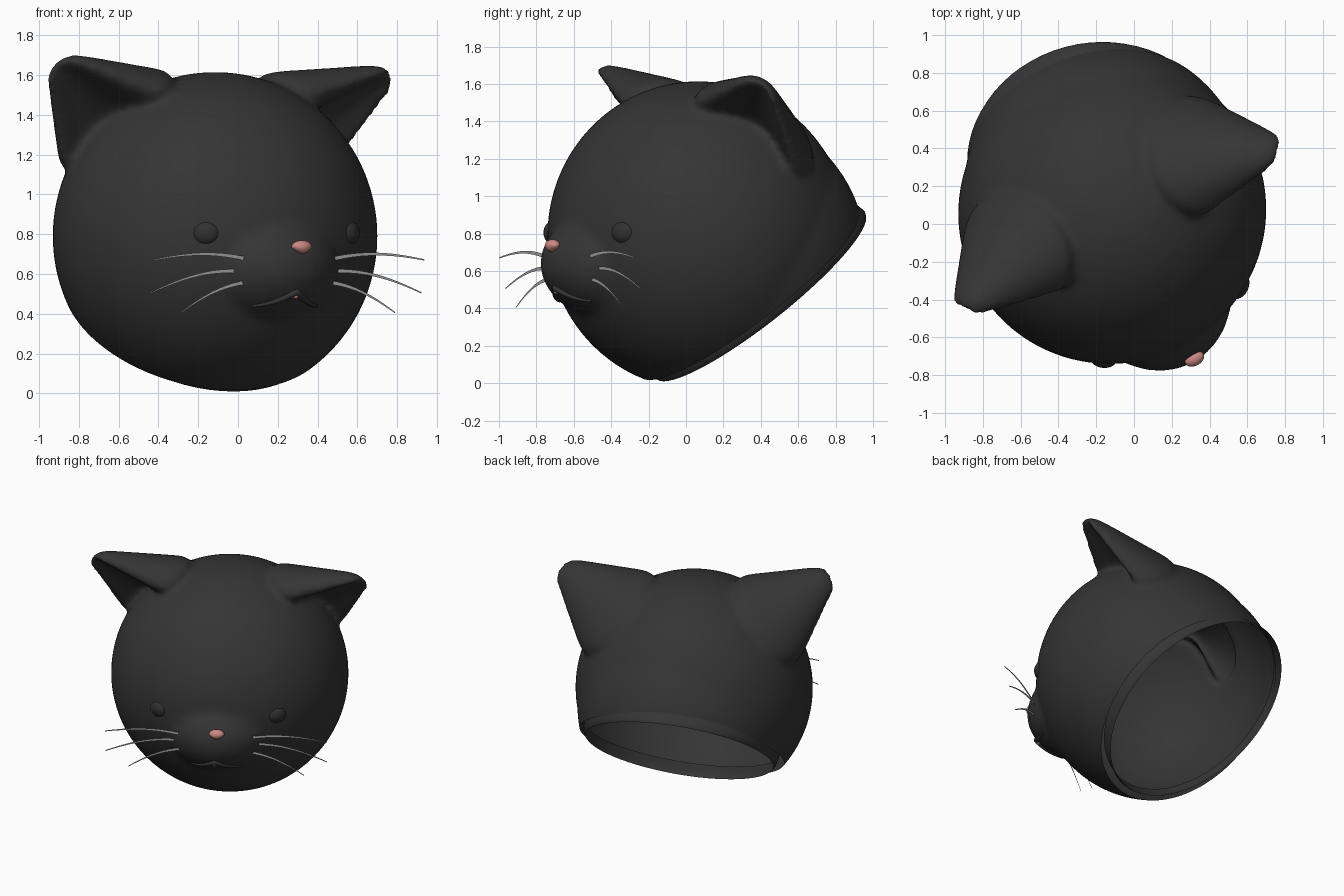
import bpy, bmesh, math
from mathutils import Matrix, Vector

cube = bpy.data.objects.get("Cube")
if cube:
    bpy.data.objects.remove(cube, do_unlink=True)

# The head is turned about the vertical axis
POSE = Matrix.Translation((-0.08, 0, 0)) @ Matrix.Rotation(math.radians(28), 4, "Z")


def material(name, rgb, rough):
    m = bpy.data.materials.new(name)
    m.use_nodes = True
    m.diffuse_color = (*rgb, 1)
    node = m.node_tree.nodes["Principled BSDF"]
    node.inputs["Base Color"].default_value = (*rgb, 1)
    node.inputs["Roughness"].default_value = rough
    return m


FUR = material("black_fur", (0.035, 0.035, 0.035), 0.8)
EYE = material("eye_black", (0.03, 0.03, 0.03), 0.5)
PINK = material("nose_pink", (0.6, 0.25, 0.23), 0.6)
GREY = material("whisker_grey", (0.4, 0.4, 0.4), 0.6)


def link(name, data, mat):
    data.materials.append(mat)
    obj = bpy.data.objects.new(name, data)
    obj.matrix_world = POSE
    bpy.context.collection.objects.link(obj)
    return obj


def add_object(name, bm, mat, smooth=True):
    mesh = bpy.data.meshes.new(name)
    for f in bm.faces:
        f.smooth = smooth
    bm.to_mesh(mesh)
    bm.free()
    return link(name, mesh, mat)


def ellipsoid(bm, centre, radii, segs=32, rot=0.0):
    m = (Matrix.Translation(centre) @ Matrix.Rotation(rot, 4, "Z")
         @ Matrix.Diagonal((*radii, 1)))
    bmesh.ops.create_uvsphere(bm, u_segments=segs, v_segments=segs // 2, radius=1, matrix=m)


def baked(bm, *modifiers):
    """Return a new bmesh with the modifiers applied."""
    obj = add_object("helper", bm, FUR)
    for kind, settings in modifiers:
        mod = obj.modifiers.new(kind, kind)
        for key, value in settings.items():
            setattr(mod, key, value)
    bpy.context.view_layer.update()
    out = bmesh.new()
    out.from_object(obj, bpy.context.evaluated_depsgraph_get())
    bpy.data.objects.remove(obj, do_unlink=True)
    return out


def ear(side):
    """Cupped cone: a crescent base ring shrinking towards the tip."""
    base = [(0.36, -0.33, 1.42), (0.10, 0.03, 1.68), (0.28, 0.50, 1.49), (0.62, 0.58, 1.1),
            (0.77, 0.27, 1.0), (0.62, 0.28, 1.17), (0.45, 0.16, 1.40)]
    tip = Vector((1.05, -0.07 - 0.02 * side, 1.70 - 0.035 * side))
    bm = bmesh.new()
    rings = []
    for s in (1, 0.77, 0.54, 0.32, 0.17):
        pts = [tip.lerp(Vector(p), s) for p in base]
        rings.append([bm.verts.new((p.x * side, p.y, p.z)) for p in pts])
    n = len(base)
    for a, b in zip(rings, rings[1:]):
        for i in range(n):
            j = (i + 1) % n
            bm.faces.new((a[i], a[j], b[j], b[i]))
    bm.faces.new(rings[0])
    bm.faces.new(rings[-1])
    bmesh.ops.recalc_face_normals(bm, faces=bm.faces)
    return baked(bm, ("SUBSURF", {"levels": 3}))


# Head: skull, nape, soft muzzle and ears fused into one skin
MUZZLE, MUZZLE_SIZE = Vector((0, -0.35, 0.64)), Vector((0.42, 0.485, 0.33))
skull = bmesh.new()
ellipsoid(skull, (0, 0.075, 0.79), (0.82, 0.805, 0.825), 64)
ellipsoid(skull, (0.04, 0.21, 0.70), (0.75, 0.76, 0.755), 64)
ellipsoid(skull, MUZZLE, MUZZLE_SIZE)
for side in (-1, 1):
    part = ear(side)
    mesh = bpy.data.meshes.new("helper")
    part.to_mesh(mesh)
    part.free()
    skull.from_mesh(mesh)
    bpy.data.meshes.remove(mesh)
head = baked(skull, ("REMESH", {"mode": "VOXEL", "voxel_size": 0.02}),
             ("SMOOTH", {"factor": 0.5, "iterations": 14}))

# Sloping neck opening, a little higher on the left, leaves a hollow shell
normal = Vector((0.09, 0.629, -0.777)).normalized()
across = Vector((1, 0, 0)) - normal * normal.x
across.normalize()
along = normal.cross(across)
rim = Vector((0.06, 0.42, 0.465))
bmesh.ops.bisect_plane(head, geom=head.verts[:] + head.edges[:] + head.faces[:],
                       plane_co=rim - normal * 0.05, plane_no=normal, clear_outer=True)
add_object("head", head, FUR)

# Neck lip: short open tube around the opening
lip = bmesh.new()
loops = []
for depth, rx, ry in ((0.09, 0.685, 0.705), (0.05, 0.68, 0.715), (0.015, 0.67, 0.725),
                      (0, 0.655, 0.72)):
    loop = []
    for i in range(64):
        a = math.tau * i / 64
        loop.append(lip.verts.new(rim - normal * depth + along * ry * math.sin(a)
                                  + across * rx * math.cos(a)))
    loops.append(loop)
for a, b in zip(loops, loops[1:]):
    for i in range(64):
        lip.faces.new((a[i - 1], a[i], b[i], b[i - 1]))
bmesh.ops.recalc_face_normals(lip, faces=lip.faces)
add_object("neck_lip", lip, FUR)


# Mouth: a drooping lip line lying on the muzzle
def on_muzzle(x, z):
    u, w = x / MUZZLE_SIZE.x, (z - MUZZLE.z) / MUZZLE_SIZE.z
    return Vector((x, MUZZLE.y - MUZZLE_SIZE.y * math.sqrt(1 - u * u - w * w), z))


mouth = bpy.data.curves.new("mouth", "CURVE")
mouth.dimensions = "3D"
mouth.bevel_depth = 0.02
mouth.bevel_resolution = 3
mouth.use_fill_caps = True
line = mouth.splines.new("POLY")
line.points.add(20)
for i, point in enumerate(line.points):
    t = i / 10 - 1
    spot = on_muzzle(0.18 * t, 0.44 + 0.07 * (1 - abs(t)) ** 1.6)
    point.co = (*(spot + Vector((0, 0.006, 0))), 1)
    point.radius = 1 - 0.6 * abs(t)
line.use_smooth = True
link("mouth", mouth, FUR)

# Nose and tongue
nose = bmesh.new()
ellipsoid(nose, (0.018, -0.818, 0.735), (0.055, 0.037, 0.034), 24)
for v in nose.verts:
    if v.co.z < 0.735:
        v.co.x = 0.018 + (v.co.x - 0.018) * (1 - (0.735 - v.co.z) * 12)
add_object("nose", nose, PINK)
tongue = bmesh.new()
ellipsoid(tongue, on_muzzle(0, 0.485), (0.018, 0.02, 0.01), 16)
add_object("tongue", tongue, PINK)

# Whiskers: root, bend, bend, tip as (sideways, height), plus depth
WHISKERS = [([(0.22, 0.67), (0.42, 0.715), (0.58, 0.705), (0.77, 0.67)], -0.72),
            ([(0.22, 0.61), (0.42, 0.63), (0.58, 0.585), (0.77, 0.505)], -0.685),
            ([(0.22, 0.56), (0.37, 0.545), (0.48, 0.49), (0.61, 0.405)], -0.705)]
for side, label in ((1, "left"), (-1, "right")):
    eye = bmesh.new()
    ellipsoid(eye, (0.405 * side, -0.585, 0.805), (0.075, 0.055, 0.065), 24, 0.65 * side)
    add_object(label + "_eye", eye, EYE)

    strands = bmesh.new()
    for pts, depth in WHISKERS:
        rows = []
        for i in range(13):
            t = i / 12
            w = (1 - t) ** 3, 3 * t * (1 - t) ** 2, 3 * t * t * (1 - t), t ** 3
            x = sum(k * p[0] for k, p in zip(w, pts))
            z = sum(k * p[1] for k, p in zip(w, pts))
            half = 0.011 * (1 - 0.7 * t)
            rows.append([strands.verts.new((x * side, depth, z + d)) for d in (-half, half)])
        for a, b in zip(rows, rows[1:]):
            strands.faces.new((a[0], b[0], b[1], a[1]))
    add_object(label + "_whiskers", strands, GREY, False)
